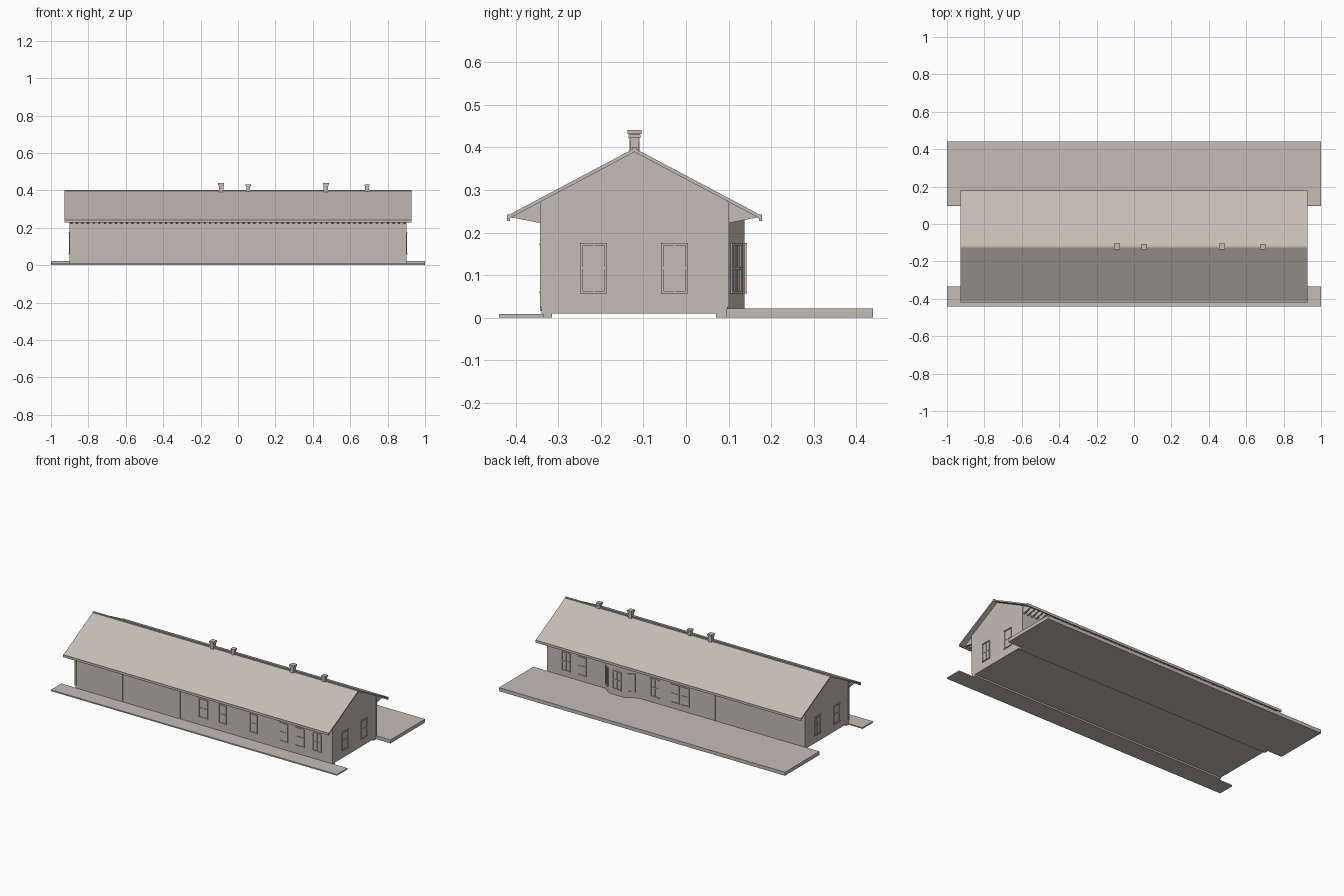
import bpy, bmesh, math
from mathutils import Vector, Matrix

if "Cube" in bpy.data.objects:
    bpy.data.objects.remove(bpy.data.objects["Cube"])

# Single material
stone = bpy.data.materials.new("warm_grey")
stone.use_nodes = True
COLOUR = (0.55, 0.51, 0.46, 1)
stone.diffuse_color = COLOUR
stone.node_tree.nodes["Principled BSDF"].inputs["Base Color"].default_value = COLOUR

# Main dimensions
MID = -0.121          # y of the ridge
HALF = 0.2185         # half depth of the walls
EAVE = 0.299          # half depth of the roof
RIDGE, SLOPE, THICK = 0.398, 0.53, 0.009
LENGTH = 0.9          # half length of the walls


def roof_z(d):
    return RIDGE - SLOPE * d


def finish(name, bm):
    bmesh.ops.recalc_face_normals(bm, faces=bm.faces)
    mesh = bpy.data.meshes.new(name)
    bm.to_mesh(mesh)
    bm.free()
    mesh.materials.append(stone)
    obj = bpy.data.objects.new(name, mesh)
    bpy.context.scene.collection.objects.link(obj)
    return obj


def add_box(bm, x0, x1, y0, y1, z0, z1, matrix=Matrix()):
    size = Matrix.Diagonal((x1 - x0, y1 - y0, z1 - z0, 1))
    move = Matrix.Translation(((x0 + x1) / 2, (y0 + y1) / 2, (z0 + z1) / 2))
    bmesh.ops.create_cube(bm, size=1, matrix=matrix @ move @ size)


def box(name, *bounds):
    bm = bmesh.new()
    add_box(bm, *bounds)
    return finish(name, bm)


def add_prism(bm, points, along):
    """Extrude a closed 3D outline along a vector."""
    face = bm.faces.new([bm.verts.new(p) for p in points])
    new = bmesh.ops.extrude_face_region(bm, geom=[face])["geom"]
    verts = [v for v in new if isinstance(v, bmesh.types.BMVert)]
    bmesh.ops.translate(bm, verts=verts, vec=along)
    if not face.is_valid or len(face.link_loops if hasattr(face, "link_loops") else face.loops) == 0:
        return
    # keep the starting cap so the prism is closed
    if not any(f for f in bm.faces if f == face):
        bm.faces.new([v for v in face.verts])


def prism(name, points, along):
    bm = bmesh.new()
    add_prism(bm, points, along)
    return finish(name, bm)


# Ground slabs and footings
box("rear_platform", -1, 1, 0.095, 0.44, 0, 0.022)
box("front_walk", -1, 1, -0.44, -0.335, 0, 0.008)
box("front_footing", -LENGTH, LENGTH, -0.338, -0.315, 0, 0.012)
box("rear_footing", -LENGTH, LENGTH, 0.07, 0.096, 0, 0.012)

# Walls with gable ends
under = THICK / 2
outline = [(-HALF, 0.01), (HALF, 0.01), (HALF, roof_z(HALF) - under),
           (0, RIDGE - under), (-HALF, roof_z(HALF) - under)]
prism("walls", [(-LENGTH, MID + d, z) for d, z in outline], (2 * LENGTH, 0, 0))

# Pitched roof with open underside and ridge cap
EDGE = 0.928
outline = [(-EAVE, roof_z(EAVE)), (0, RIDGE), (EAVE, roof_z(EAVE)),
           (EAVE, roof_z(EAVE) - THICK), (0, RIDGE - THICK), (-EAVE, roof_z(EAVE) - THICK)]
prism("roof", [(-EDGE, MID + d, z) for d, z in outline], (2 * EDGE, 0, 0))
box("ridge_cap", -EDGE, EDGE, MID - 0.005, MID + 0.005, RIDGE - 0.005, RIDGE + 0.003)

# Eave boards and rafter tails on both sides
RAFTERS = 60
for side, label in ((-1, "front"), (1, "rear")):
    y0, y1 = sorted((MID + side * (EAVE - 0.007), MID + side * (EAVE + 0.001)))
    box(label + "_eave_board", -EDGE, EDGE, y0, y1, 0.227, 0.242)
    tail = [(HALF - 0.003, 0.221), (EAVE - 0.008, 0.236),
            (EAVE - 0.008, roof_z(EAVE - 0.008) - under), (HALF - 0.003, roof_z(HALF) - under)]
    bm = bmesh.new()
    for i in range(RAFTERS + 1):
        x = -0.895 + 1.78 * i / RAFTERS
        add_prism(bm, [(x, MID + side * d, z) for d, z in tail], (0.01, 0, 0))
    finish(label + "_rafter_tails", bm)

# Corner boards
bm = bmesh.new()
for sx in (-1, 1):
    for sy in (-1, 1):
        x, y = sx * (LENGTH - 0.003), MID + sy * (HALF - 0.001)
        add_box(bm, x - 0.005, x + 0.005, y - 0.004, y + 0.004, 0.025, 0.272)
finish("corner_boards", bm)

# Bay on the platform side
BAY_FRONT = 0.138
bay = [(0.50, 0.09), (0.50, 0.097), (0.44, BAY_FRONT), (0.33, BAY_FRONT), (0.27, 0.097), (0.27, 0.09)]
prism("bay", [(x, y, 0.015) for x, y in bay], (0, 0, 0.218))


def add_window(bm, x, y, angle, width=0.063, plain=False):
    """Framed sash window facing -y before turning by angle."""
    m = Matrix.Translation((x, y, 0)) @ Matrix.Rotation(angle, 4, "Z")
    w, low, high, bar = width / 2, 0.057, 0.175, 0.006
    middle = (low + high) / 2
    add_box(bm, -w, w, -0.005, 0.002, low, low + bar, m)
    add_box(bm, -w, w, -0.005, 0.002, high - bar, high, m)
    add_box(bm, -w + bar, w - bar, -0.003, 0.002, middle - 0.003, middle + 0.003, m)
    for s in (-1, 1):
        c = s * (w - bar / 2)
        add_box(bm, c - bar / 2, c + bar / 2, -0.004, 0.002, low + bar, high - bar, m)
    if not plain:
        add_box(bm, -0.002, 0.002, -0.0025, 0.002, low + bar, high - bar, m)


# Windows on all four sides
FRONT, REAR = MID - HALF, MID + HALF
bm = bmesh.new()
for x in (-0.005, 0.555, 0.67, 0.79):
    add_window(bm, x, FRONT, 0)
for x in (0.13, 0.345):
    add_window(bm, x, FRONT, 0, 0.055, True)
finish("front_windows", bm)

bm = bmesh.new()
for x in (0.77, 0.66, 0.147, 0.01, -0.06):
    add_window(bm, x, REAR, math.pi)
finish("rear_windows", bm)

bm = bmesh.new()
for side in (-1, 1):
    for y in (-0.217, -0.027):
        add_window(bm, side * LENGTH, y, side * math.pi / 2)
finish("gable_windows", bm)

bm = bmesh.new()
add_window(bm, 0.385, BAY_FRONT, math.pi)
slant = math.atan2(BAY_FRONT - 0.097, 0.06)
for side in (-1, 1):
    add_window(bm, 0.385 + side * 0.085, (BAY_FRONT + 0.097) / 2, math.pi - side * slant, 0.045)
finish("bay_windows", bm)

# Freight section boards and door
bm = bmesh.new()
for x in (-0.635, -0.57, -0.167):
    add_box(bm, x - 0.003, x + 0.003, FRONT - 0.003, FRONT + 0.002, 0.015, 0.22)
add_box(bm, -0.27 - 0.003, -0.27 + 0.003, REAR - 0.002, REAR + 0.003, 0.022, 0.22)
finish("wall_battens", bm)

# Chimneys with two-step caps
for i, (x, w, top) in enumerate(((-0.09, 0.012, 0.44), (0.055, 0.010, 0.43),
                                 (0.47, 0.012, 0.44), (0.69, 0.010, 0.43))):
    bm = bmesh.new()
    for grow, z0, z1 in ((0, 0.37, top), (0.002, top - 0.016, top - 0.01), (0.004, top - 0.008, top)):
        r = w + grow
        add_box(bm, x - r, x + r, MID - r, MID + r, z0, z1 + grow * 0.1)
    finish("chimney_%d" % (i + 1), bm)
